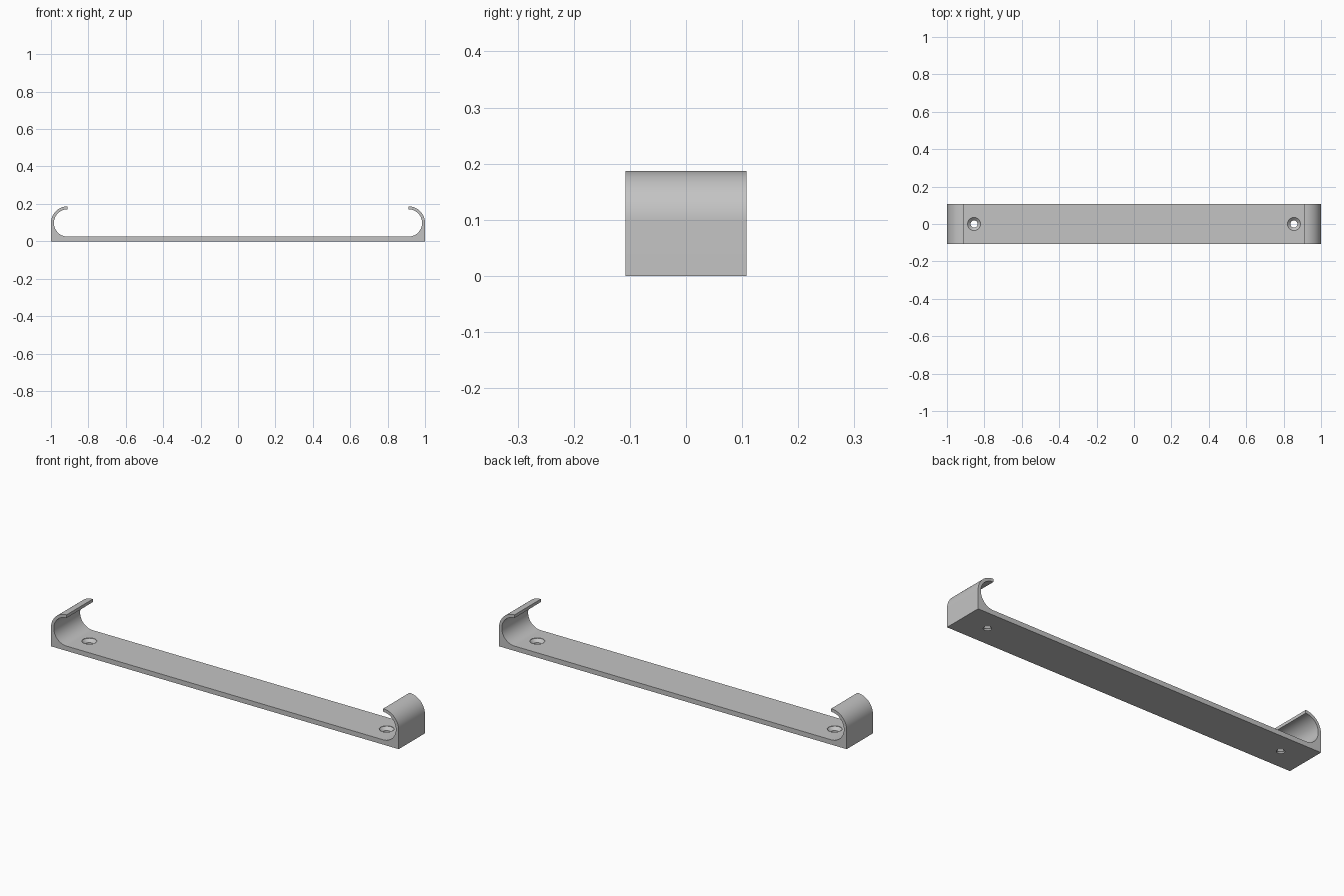
import bpy
import bmesh
from math import cos, sin, pi, radians

LENGTH = 1.0          # half length
DEPTH = 0.108         # half depth
HOOK_X, HOOK_Z = 0.911, 0.098
OUTER_R = LENGTH - HOOK_X
INNER_R = 0.073
HOLE_X = 0.855
FLOOR = HOOK_Z - INNER_R

cube = bpy.data.objects.get("Cube")
if cube:
    bpy.data.objects.remove(cube, do_unlink=True)

grey = bpy.data.materials.new("plain_grey")
grey.use_nodes = True
colour = (0.55, 0.55, 0.55, 1)
grey.diffuse_color = colour
grey.node_tree.nodes["Principled BSDF"].inputs["Base Color"].default_value = colour


def arc(radius, start, end, steps):
    angles = [radians(start + (end - start) * i / steps) for i in range(steps + 1)]
    return [(HOOK_X + radius * cos(a), HOOK_Z + radius * sin(a)) for a in angles]


def make_object(name, bm):
    bmesh.ops.recalc_face_normals(bm, faces=bm.faces)
    mesh = bpy.data.meshes.new(name)
    bm.to_mesh(mesh)
    bm.free()
    mesh.materials.append(grey)
    obj = bpy.data.objects.new(name, mesh)
    bpy.context.collection.objects.link(obj)
    return obj


# Side profile: flat bar whose ends curl up into open hooks
half = [(LENGTH, 0)] + arc(OUTER_R, 0, 90, 24) + arc(INNER_R, 90, -90, 48)
outline = half + [(-x, z) for x, z in reversed(half)]
bm = bmesh.new()
side = bm.faces.new([bm.verts.new((x, -DEPTH, z)) for x, z in outline])
extruded = bmesh.ops.extrude_face_region(bm, geom=[side], use_keep_orig=True)
moved = [v for v in extruded["geom"] if isinstance(v, bmesh.types.BMVert)]
bmesh.ops.translate(bm, verts=moved, vec=(0, 2 * DEPTH, 0))
bracket = make_object("hook_bracket", bm)


# Countersunk screw holes, turned as stacked rings
def hole_cutter(name, x):
    rings = [(0.019, -0.02), (0.019, 0.008), (0.035, FLOOR - 0.002), (0.035, FLOOR + 0.01)]
    n = 40
    bm = bmesh.new()
    loops = [[bm.verts.new((x + r * cos(2 * pi * i / n), r * sin(2 * pi * i / n), z))
              for i in range(n)] for r, z in rings]
    for low, high in zip(loops, loops[1:]):
        for i in range(n):
            j = (i + 1) % n
            bm.faces.new((low[i], low[j], high[j], high[i]))
    bm.faces.new(loops[0])
    bm.faces.new(loops[-1])
    cutter = make_object(name, bm)
    cutter.hide_render = True
    return cutter


bpy.ops.object.select_all(action="DESELECT")
bpy.context.view_layer.objects.active = bracket
bracket.select_set(True)
for name, x in (("left_hole", HOLE_X), ("right_hole", -HOLE_X)):
    cutter = hole_cutter(name, x)
    cut = bracket.modifiers.new(name, "BOOLEAN")
    cut.operation = "DIFFERENCE"
    cut.solver = "EXACT"
    cut.object = cutter
    bpy.ops.object.modifier_apply(modifier=cut.name)
    bpy.data.objects.remove(cutter, do_unlink=True)

bpy.ops.object.shade_smooth_by_angle(angle=radians(30))
